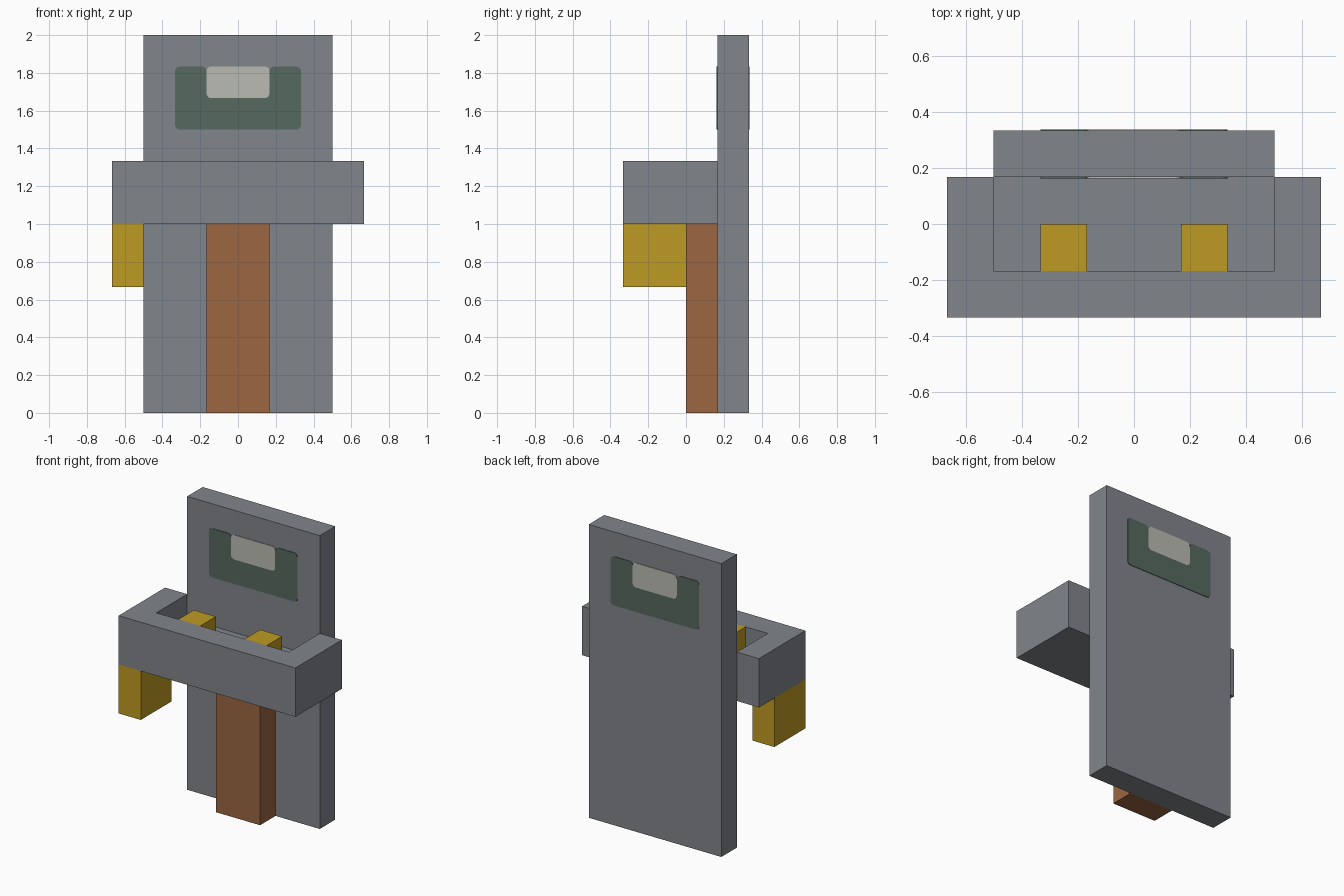
import bpy, bmesh, math
from mathutils import Vector

old = bpy.data.objects.get("Cube")
if old:
    bpy.data.objects.remove(old, do_unlink=True)

U = 1 / 6  # the whole model sits on a sixth-unit grid


def material(name, rgb):
    """Flat material from 0-255 sRGB values."""
    lin = [((c / 255 + 0.055) / 1.055) ** 2.4 for c in rgb] + [1.0]
    m = bpy.data.materials.new(name)
    m.use_nodes = True
    m.diffuse_color = lin
    bsdf = m.node_tree.nodes["Principled BSDF"]
    bsdf.inputs["Base Color"].default_value = lin
    bsdf.inputs["Roughness"].default_value = 0.9
    return m


GREY = material("slate grey", (129, 133, 139))
GREEN = material("dark green", (86, 104, 95))
WHITE = material("off white", (187, 187, 180))
BROWN = material("wood brown", (155, 102, 66))
GOLD = material("gold", (190, 154, 35))


def prism(name, outline, depth, mat):
    """Extrude a closed loop of 3D points along the depth vector."""
    bm = bmesh.new()
    face = bm.faces.new([bm.verts.new(p) for p in outline])
    ext = bmesh.ops.extrude_face_region(bm, geom=[face], use_keep_orig=True)
    moved = [g for g in ext["geom"] if isinstance(g, bmesh.types.BMVert)]
    bmesh.ops.translate(bm, verts=moved, vec=depth)
    bmesh.ops.recalc_face_normals(bm, faces=bm.faces)
    me = bpy.data.meshes.new(name)
    bm.to_mesh(me)
    bm.free()
    me.materials.append(mat)
    ob = bpy.data.objects.new(name, me)
    bpy.context.collection.objects.link(ob)
    return ob


def box(name, x, y, z, mat):
    """Box from (min, max) pairs in grid steps."""
    loop = [(x[i] * U, y[j] * U, z[0] * U)
            for i, j in ((0, 0), (1, 0), (1, 1), (0, 1))]
    return prism(name, loop, (0, 0, (z[1] - z[0]) * U), mat)


def rounded(points, r=0.025, steps=4):
    """Round every corner of a 2D outline."""
    pts = [Vector(p) for p in points]
    out = []
    for i, p in enumerate(pts):
        a = p + (pts[i - 1] - p).normalized() * r
        b = p + (pts[(i + 1) % len(pts)] - p).normalized() * r
        for k in range(steps + 1):
            t = math.pi / 2 * k / steps
            out.append(a + (b - p) * (1 - math.cos(t)) + (p - a) * math.sin(t))
    return out


# Upright board and the post in front of it
box("back_board", (-3, 3), (1, 2), (0, 12), GREY)
box("front_post", (-1, 1), (0, 1), (0, 6), BROWN)

# Tray: U-shaped wall open towards the board, with a floor
wall = [(-4, 1), (-4, -2), (4, -2), (4, 1), (3, 1), (3, -1), (-3, -1), (-3, 1)]
prism("tray_wall", [(x * U, y * U, 6 * U) for x, y in wall], (0, 0, 2 * U), GREY)
box("tray_floor", (-3, 3), (-1, 1), (6, 7), GREY)

# Gold blocks in the tray and the grip hanging below its right arm
for side, x in (("right", -2), ("left", 1)):
    box(side + "_tray_block", (x, x + 1), (-1, 0), (7, 8), GOLD)
box("right_grip", (-4, -3), (-2, 0), (4, 6), GOLD)

# Painted panel on both faces of the board
green = [(-2, 9), (2, 9), (2, 11), (1, 11), (1, 10), (-1, 10), (-1, 11), (-2, 11)]
white = [(-1, 10), (1, 10), (1, 11), (-1, 11)]
for side, y, d in (("front", U, -0.004), ("back", 2 * U, 0.004)):
    for part, shape, mat in (("panel", green, GREEN), ("label", white, WHITE)):
        loop = rounded([(x * U, z * U) for x, z in shape])
        prism(f"{side}_{part}", [(p.x, y, p.y) for p in loop], (0, d, 0), mat)
